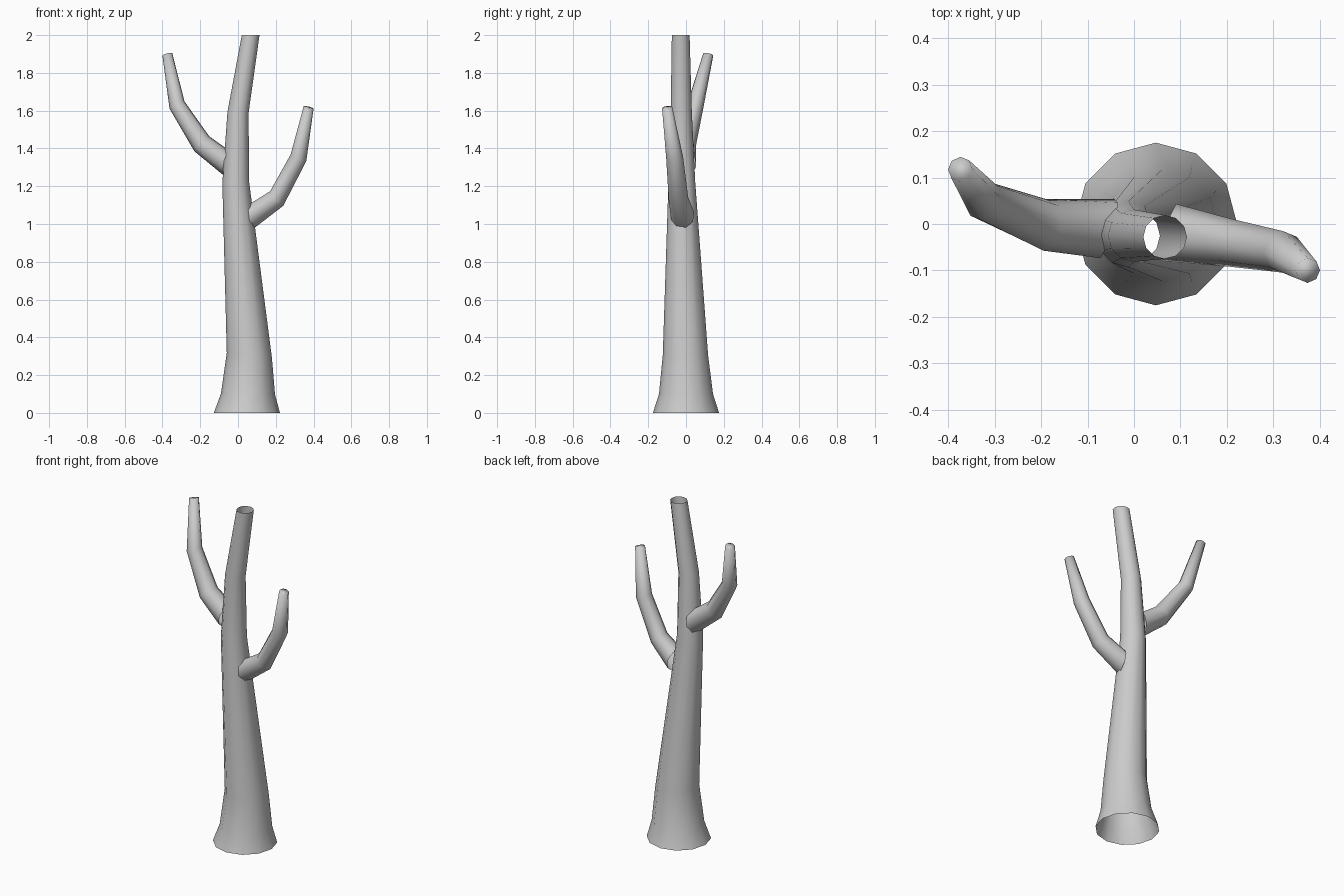
import bpy, bmesh, math
from mathutils import Vector

if "Cube" in bpy.data.objects:
    bpy.data.objects.remove(bpy.data.objects["Cube"])


def tube(name, sides, rings, cap_tip=False):
    """Loft rings of (centre, radius, normal) into a tapered tube."""
    bm = bmesh.new()
    loops = []
    for centre, radius, normal in rings:
        n = Vector(normal).normalized()
        # Ring axes: stay stable for upright and for sideways tubes
        rot = Vector((0, 0, 1)).rotation_difference(n)
        loop = []
        for k in range(sides):
            a = 2 * math.pi * k / sides
            p = rot @ Vector((math.cos(a), math.sin(a), 0)) * radius
            loop.append(bm.verts.new(Vector(centre) + p))
        loops.append(loop)
    for lo, hi in zip(loops, loops[1:]):
        for k in range(sides):
            j = (k + 1) % sides
            bm.faces.new((lo[k], lo[j], hi[j], hi[k]))
    if cap_tip:
        bm.faces.new(loops[-1])
    mesh = bpy.data.meshes.new(name)
    bm.to_mesh(mesh)
    bm.free()
    for p in mesh.polygons:
        p.use_smooth = True
    obj = bpy.data.objects.new(name, mesh)
    bpy.context.collection.objects.link(obj)
    return obj


# Trunk: flared foot, slight bend, open at both ends
tube("trunk", 12, [
    ((0.047, 0, 0), 0.175, (0, 0, 1)),
    ((0.053, 0, 0.1), 0.143, (0.02, 0, 1)),
    ((0.06, -0.003, 0.305), 0.120, (0.1, 0, 1)),
    ((-0.012, -0.022, 1.22), 0.071, (-0.04, 0, 1)),
    ((0.0, -0.025, 1.59), 0.056, (0.06, 0, 1)),
    ((0.067, -0.028, 2.0), 0.047, (0, 0, 1)),
])

# Right branch, lower and leaning forward
tube("right_branch", 8, [
    ((0.075, -0.018, 1.043), 0.066, (1, -0.3, 0.15)),
    ((0.205, -0.04, 1.135), 0.052, (0.73, -0.12, 0.67)),
    ((0.32, -0.06, 1.35), 0.045, (0.37, -0.14, 0.9)),
    ((0.374, -0.10, 1.618), 0.027, (0.25, -0.15, 1)),
], cap_tip=True)

# Left branch, higher and leaning back
tube("left_branch", 8, [
    ((-0.057, -0.01, 1.32), 0.068, (-1, 0.3, 0.2)),
    ((-0.192, -0.002, 1.425), 0.056, (-0.75, 0.15, 0.72)),
    ((-0.323, 0.05, 1.63), 0.044, (-0.45, 0.2, 0.88)),
    ((-0.374, 0.118, 1.898), 0.027, (-0.25, 0.22, 1)),
], cap_tip=True)
